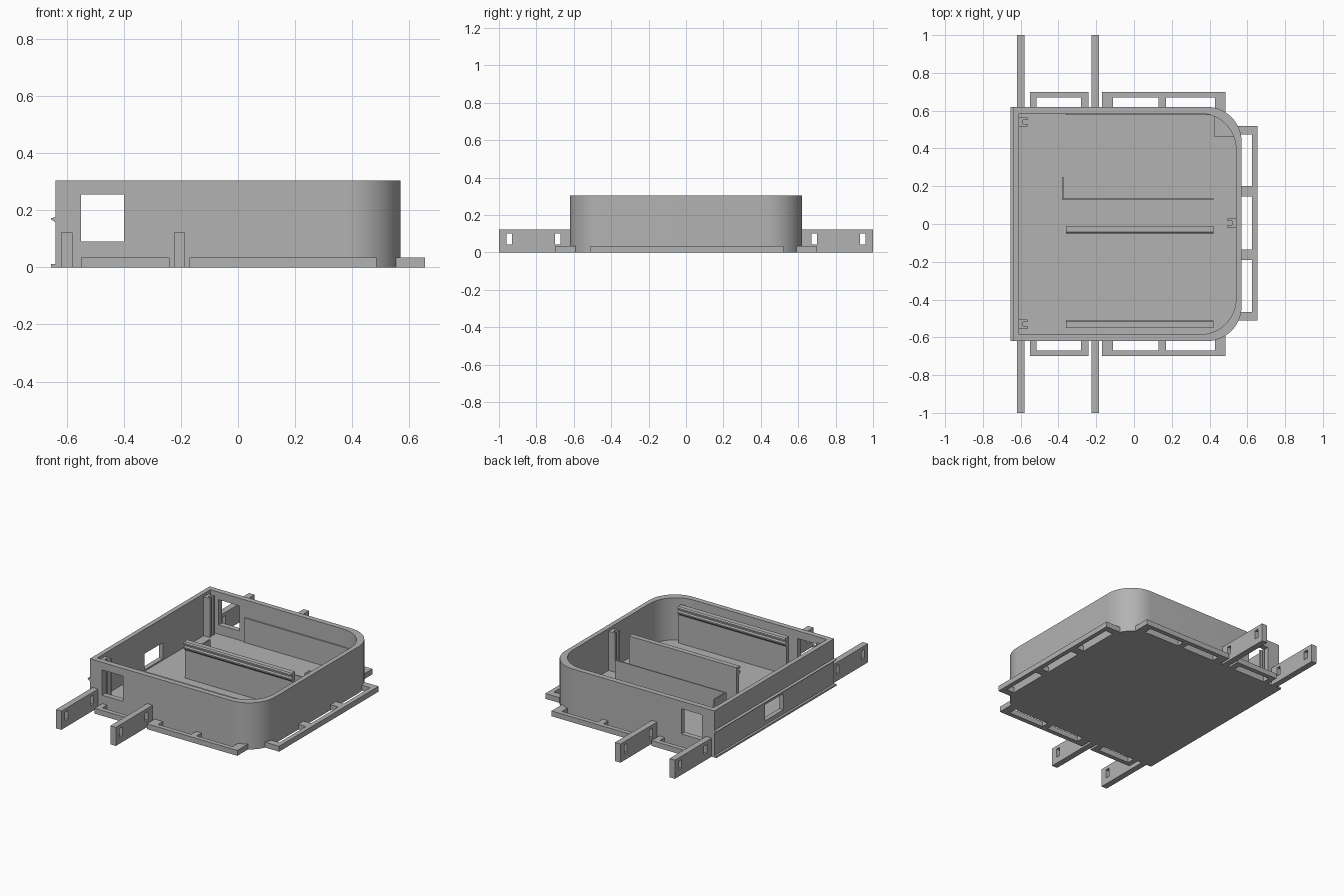
import bpy, bmesh, math
from mathutils import Vector

if "Cube" in bpy.data.objects:
    bpy.data.objects.remove(bpy.data.objects["Cube"])

grey = bpy.data.materials.new("plain grey")
grey.use_nodes = True
grey.diffuse_color = (0.45, 0.45, 0.45, 1)
grey.node_tree.nodes["Principled BSDF"].inputs["Base Color"].default_value = (0.45, 0.45, 0.45, 1)


def prism(name, profile, lo, hi, axis="z"):
    """Extrude a 2D profile along z (points x, y), x (points y, z) or y (points x, z)."""
    place = {"z": lambda a, b, h: (a, b, h),
             "x": lambda a, b, h: (h, a, b),
             "y": lambda a, b, h: (a, h, b)}[axis]
    bm = bmesh.new()
    face = bm.faces.new([bm.verts.new(place(a, b, lo)) for a, b in profile])
    grown = bmesh.ops.extrude_face_region(bm, geom=[face])
    verts = [v for v in grown["geom"] if isinstance(v, bmesh.types.BMVert)]
    bmesh.ops.translate(bm, verts=verts, vec=Vector(place(0, 0, hi - lo)))
    bmesh.ops.recalc_face_normals(bm, faces=bm.faces)
    mesh = bpy.data.meshes.new(name)
    bm.to_mesh(mesh)
    bm.free()
    mesh.materials.append(grey)
    obj = bpy.data.objects.new(name, mesh)
    bpy.context.collection.objects.link(obj)
    return obj


def box(name, x0, x1, y0, y1, z0, z1):
    return prism(name, [(x0, y0), (x1, y0), (x1, y1), (x0, y1)], z0, z1)


def cut(obj, cutter):
    """Subtract the cutter and throw it away."""
    cutter.hide_render = True
    mod = obj.modifiers.new("cut", "BOOLEAN")
    mod.operation, mod.solver, mod.object = "DIFFERENCE", "EXACT", cutter
    bpy.ops.object.select_all(action="DESELECT")
    bpy.context.view_layer.objects.active = obj
    obj.select_set(True)
    bpy.ops.object.modifier_apply(modifier="cut")
    bpy.data.objects.remove(cutter)


def outline(x0, x1, half, r, steps=14):
    """Rectangle with both +x corners rounded."""
    pts = [(x0, half), (x0, -half)]
    for side in (-1, 1):
        for i in range(steps + 1):
            a = math.pi / 2 * (i / steps - (1 if side < 0 else 0))
            pts.append((x1 - r + r * math.cos(a), side * (half - r) + r * math.sin(a)))
    return pts


# Tray body with side windows
FLOOR, TOP = 0.03, 0.305
body = prism("tray_body", outline(-0.64, 0.57, 0.62, 0.185), 0, TOP)
cut(body, prism("cavity", outline(-0.61, 0.54, 0.585, 0.19), FLOOR, 0.5))
cut(body, box("side_windows", -0.55, -0.40, -0.8, 0.8, 0.09, 0.255))
cut(body, box("end_window", -0.7, -0.60, -0.095, 0.095, 0.04, 0.145))
bpy.ops.object.shade_smooth_by_angle(angle=math.radians(30))

# Snap ridge and bottom lip on the flat end
prism("snap_ridge", [(-0.635, 0.155), (-0.655, 0.168), (-0.655, 0.172), (-0.635, 0.178)],
      -0.62, 0.62, "y")
box("bottom_lip", -0.655, -0.635, -0.62, 0.62, 0, 0.012)

# Slotted flanges and mounting arms on the front and back
FLANGE = 0.035
for side, word in ((-1, "front"), (1, "back")):
    def side_box(name, x0, x1, y0, y1, z0, z1):
        a, b = sorted((side * y0, side * y1))
        return box(word + "_" + name, x0, x1, a, b, z0, z1)

    for x0, x1 in ((-0.55, -0.24), (-0.17, 0.485)):
        side_box("flange_bar", x0, x1, 0.67, 0.70, 0, FLANGE)
    for x0, x1 in ((-0.55, -0.515), (-0.28, -0.24), (-0.17, -0.11), (0.13, 0.17), (0.43, 0.485)):
        inner = 0.575 if x0 > 0.4 else 0.61
        side_box("flange_rib", x0, x1, inner, 0.67, 0, FLANGE)
    for x in (-0.60, -0.205):
        arm = side_box("mounting_arm", x - 0.02, x + 0.02, 0.61, 1.0, 0, 0.122)
        for y in (0.67, 0.93):
            cut(arm, side_box("arm_slot", x - 0.1, x + 0.1, y, y + 0.03, 0.042, 0.10))

# Slotted flange on the rounded end
box("end_flange_bar", 0.625, 0.655, -0.51, 0.52, 0, FLANGE)
for y0, y1 in ((-0.51, -0.465), (-0.19, -0.135), (0.145, 0.20), (0.475, 0.52)):
    box("end_flange_rib", 0.545, 0.625, y0, y1, 0, FLANGE)

# Upright slotted guides
for name, x, y, d in (("back_guide", -0.615, 0.54, 1), ("front_guide", -0.615, -0.53, 1),
                      ("end_guide", 0.545, 0.005, -1)):
    channel = [(0, -0.025), (0.05, -0.025), (0.05, -0.01), (0.027, -0.01),
               (0.027, 0.01), (0.05, 0.01), (0.05, 0.025), (0, 0.025)]
    prism(name, [(x + d * a, y + b) for a, b in channel], FLOOR, 0.285)

# Facing holder walls with a grooved catch along the top
for name, y, d in (("middle_holder", -0.01, -1), ("front_holder", -0.55, 1)):
    catch = [(0, 0.02), (0.026, 0.02), (0.026, 0.215), (0.04, 0.23), (0.04, 0.238),
             (0.026, 0.242), (0.026, 0.252), (0.04, 0.256), (0.04, 0.265),
             (0.033, 0.272), (0, 0.272)]
    prism(name, [(y + d * a, z) for a, z in catch], -0.36, 0.42, "x")

# Thin partitions and corner pad
box("partition", -0.38, 0.42, 0.128, 0.136, 0.02, 0.17)
box("partition_return", -0.382, -0.374, 0.128, 0.25, 0.02, 0.17)
box("back_panel", -0.36, 0.42, 0.577, 0.59, 0.02, 0.19)
pad = outline(0.425, 0.545, 0.59, 0.19)
arc = [p for p in pad if p[1] > 0.46 and p[0] > 0.425]
prism("corner_pad", [(0.425, 0.46), (0.54, 0.46)] + arc + [(0.425, arc[-1][1])], 0.02, 0.06)
